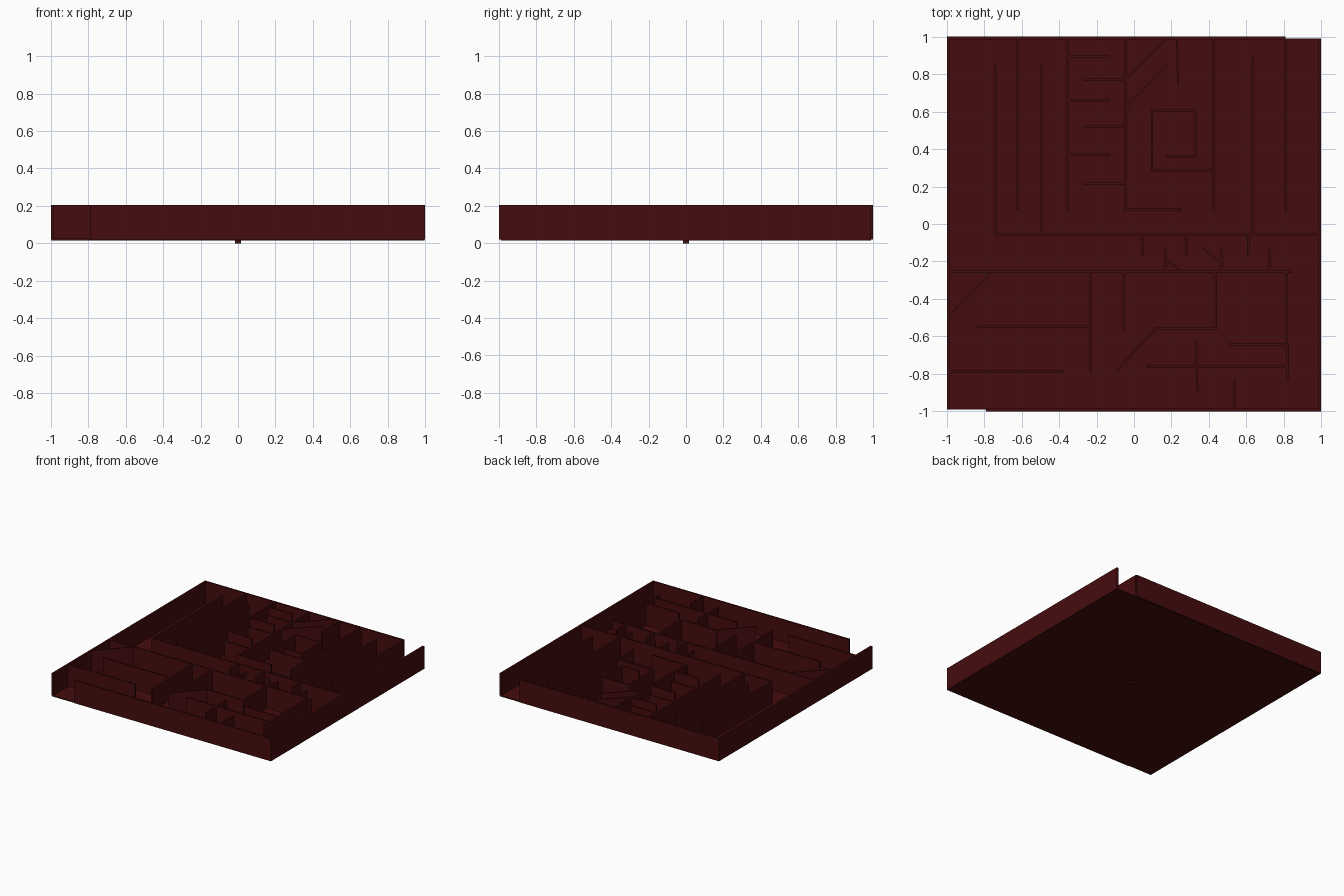
import bpy, bmesh, math
from mathutils import Matrix

FLOOR, TOP = 0.015, 0.205
red = bpy.data.materials.new("dark_red")
red.diffuse_color = (0.06, 0.0037, 0.004, 1)


def make(name, bm):
    me = bpy.data.meshes.new(name)
    bm.to_mesh(me)
    bm.free()
    me.materials.append(red)
    ob = bpy.data.objects.new(name, me)
    bpy.context.collection.objects.link(ob)


def box(bm, loc, size, angle=0):
    m = (Matrix.Translation(loc) @ Matrix.Rotation(angle, 4, 'Z')
         @ Matrix.Diagonal((*size, 1)))
    bmesh.ops.create_cube(bm, size=1, matrix=m)


def wall(bm, x0, y0, x1, y1, t=0.013):
    """Upright panel between two floor points."""
    dx, dy = x1 - x0, y1 - y0
    box(bm, ((x0 + x1) / 2, (y0 + y1) / 2, (FLOOR + 0.004 + TOP) / 2),
        (math.hypot(dx, dy), t, TOP - FLOOR - 0.004), math.atan2(dy, dx))


def walls(name, segments, t=0.013):
    bm = bmesh.new()
    for s in segments:
        wall(bm, *s, t)
    make(name, bm)


# floor slab
bm = bmesh.new()
box(bm, (0, 0, FLOOR + 0.005), (1.99, 1.98, 0.01))
make("floor", bm)

# small square peg under the middle
bm = bmesh.new()
box(bm, (0, 0, 0.014), (0.03, 0.03, 0.028))
make("centre_peg", bm)

# outer walls with two corner openings
walls("outer_walls", [(-0.992, -0.99, -0.992, 1), (0.992, -1, 0.992, 0.99),
                      (-1, 0.993, 0.81, 0.993), (-0.79, -0.993, 1, -0.993)], 0.015)

# long corridor walls: x, y start, y end
walls("corridor_walls", [(x, a, x, b) for x, a, b in (
    (-0.74, -0.05, 0.85), (-0.62, 0.08, 0.99), (-0.495, -0.05, 0.85),
    (-0.355, 0.07, 0.99), (-0.045, 0.08, 0.99), (0.425, 0.08, 0.99),
    (0.635, -0.05, 0.89), (0.81, 0.06, 0.99))])

# two main cross walls and the short bar above them
walls("cross_walls", [(-0.745, -0.055, 0.99, -0.055),
                      (-0.99, -0.255, 0.84, -0.255),
                      (-0.06, 0.075, 0.25, 0.075)])

# alternating baffles
walls("baffles", [(-0.355, y, -0.13, y) for y in (0.893, 0.66, 0.37)]
      + [(-0.27, y, -0.05, y) for y in (0.77, 0.52, 0.215)])

# square spiral
walls("spiral", [(0.17, 0.36, 0.33, 0.36), (0.328, 0.355, 0.328, 0.61),
                 (0.09, 0.606, 0.33, 0.606), (0.096, 0.28, 0.096, 0.61),
                 (0.09, 0.285, 0.425, 0.285)])

# short teeth in the middle passage
walls("passage_teeth", [(x, -0.06, x, -0.17) for x in (0.045, 0.28, 0.61)]
      + [(x, -0.14, x, -0.255) for x in (0.17, 0.465, 0.725)])

# slanted walls
walls("slanted_walls", [(-0.045, 0.77, 0.17, 0.99), (-0.045, 0.62, 0.18, 0.85),
                        (0.23, 0.99, 0.235, 0.75), (0.17, -0.19, 0.25, -0.25),
                        (0.37, -0.13, 0.465, -0.21), (-0.99, -0.495, -0.77, -0.265),
                        (0.115, -0.56, -0.09, -0.78)], 0.011)

# lower section
walls("lower_walls", [
    (-0.84, -0.545, -0.23, -0.545), (-0.235, -0.255, -0.23, -0.79),
    (-0.055, -0.255, -0.055, -0.565), (0.435, -0.255, 0.437, -0.565),
    (0.11, -0.56, 0.44, -0.56), (-0.99, -0.79, -0.38, -0.79),
    (0.812, -0.255, 0.82, -0.83), (0.51, -0.645, 0.815, -0.645),
    (0.07, -0.76, 0.815, -0.76), (0.335, -0.63, 0.337, -0.9),
    (0.537, -0.83, 0.537, -0.99)])
